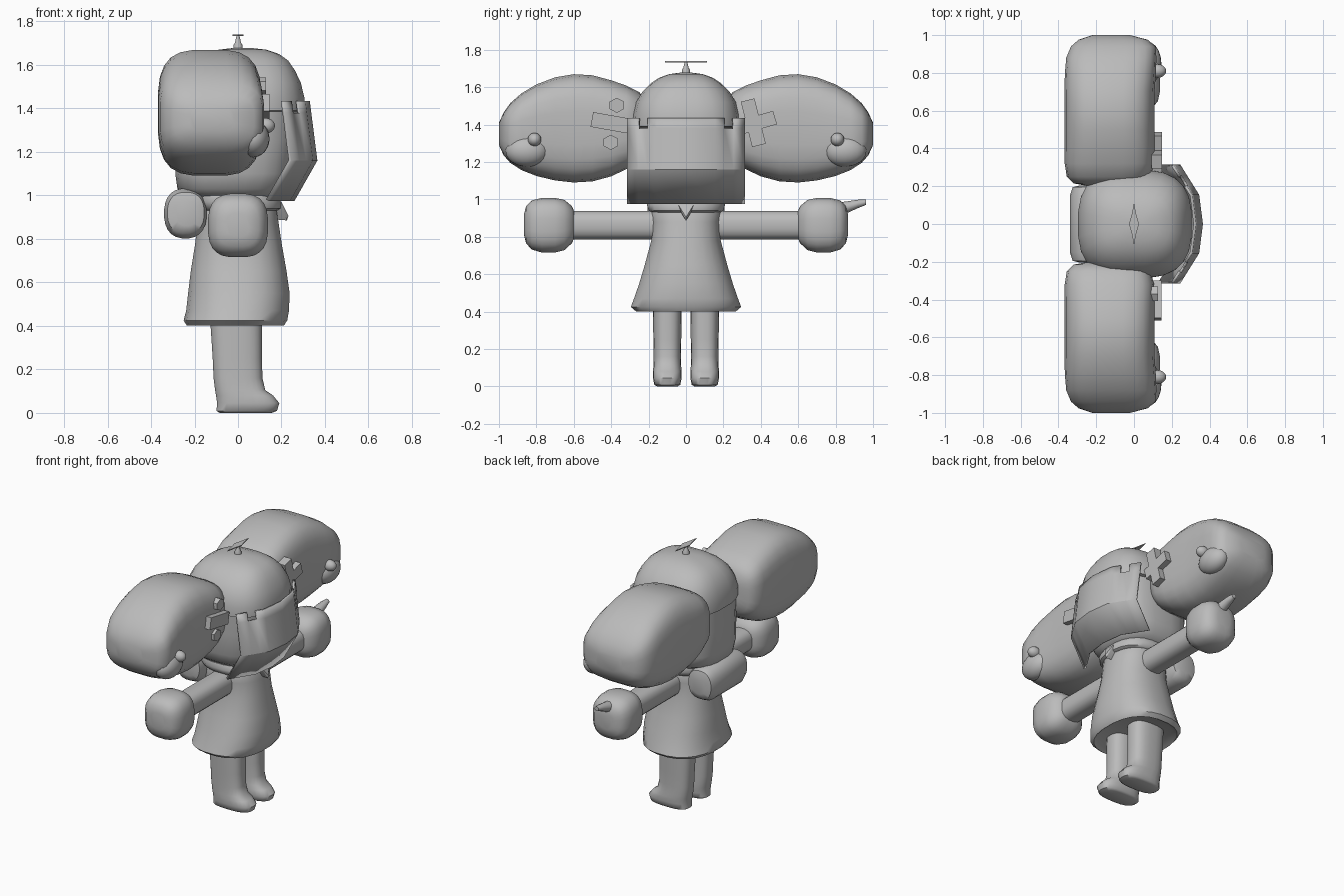
import bpy, bmesh, math
from mathutils import Matrix, Vector

grey = bpy.data.materials.new("plain grey")
grey.diffuse_color = (0.5, 0.5, 0.5, 1)


def finish(name, bm, angle=40):
    bmesh.ops.recalc_face_normals(bm, faces=bm.faces)
    me = bpy.data.meshes.new(name)
    bm.to_mesh(me)
    bm.free()
    me.materials.append(grey)
    me.shade_smooth()
    me.set_sharp_from_angle(angle=math.radians(angle))
    ob = bpy.data.objects.new(name, me)
    bpy.context.collection.objects.link(ob)
    return ob


def loft(name, axis, rings, n=24, power=2.0, angle=50):
    """Rings are (position along axis, centre a, centre b, radius a, radius b)."""
    bm = bmesh.new()
    loops = []
    for t, a, b, ra, rb in rings:
        loop = []
        for i in range(n):
            w = 2 * math.pi * (i + 0.5) / n
            c, s = math.cos(w), math.sin(w)
            u = a + ra * math.copysign(abs(c) ** (2 / power), c)
            v = b + rb * math.copysign(abs(s) ** (2 / power), s)
            loop.append(bm.verts.new({"x": (t, u, v), "y": (u, t, v), "z": (u, v, t)}[axis]))
        loops.append(loop)
    for p, q in zip(loops, loops[1:]):
        for i in range(n):
            j = (i + 1) % n
            bm.faces.new((p[i], p[j], q[j], q[i]))
    bm.faces.new(loops[0])
    bm.faces.new(loops[-1])
    return finish(name, bm, angle)


def box(name, centre, size, turn=0):
    bm = bmesh.new()
    m = (Matrix.Translation(centre) @ Matrix.Rotation(math.radians(turn), 4, "X")
         @ Matrix.Diagonal((*size, 1)))
    bmesh.ops.create_cube(bm, size=1, matrix=m)
    return finish(name, bm, 20)


def ball(name, centre, size):
    bm = bmesh.new()
    m = Matrix.Translation(centre) @ Matrix.Diagonal((*size, 1))
    bmesh.ops.create_uvsphere(bm, u_segments=20, v_segments=12, radius=1, matrix=m)
    return finish(name, bm)


# Head and the cap over it
loft("head", "z", [(0.98, 0, 0, .12, .12), (0.99, -.02, 0, .2, .18), (1.03, -.03, 0, .25, .235),
                   (1.1, -.02, 0, .27, .26), (1.25, -.01, 0, .28, .27), (1.42, 0, 0, .285, .27)], power=2.8)
loft("cap", "z", [(1.385, .005, 0, .285, .27), (1.39, .005, 0, .302, .288), (1.45, .005, 0, .302, .287),
                  (1.52, .005, 0, .285, .268), (1.575, .005, 0, .258, .235), (1.62, .01, 0, .222, .19),
                  (1.65, .015, 0, .175, .145), (1.67, .02, 0, .11, .09), (1.678, .02, 0, .04, .03)], power=2.8)

# Propeller
loft("propeller_stem", "z", [(1.66, 0, 0, .022, .022), (1.69, 0, 0, .022, .022), (1.705, 0, 0, .014, .014),
                             (1.735, 0, 0, .007, .007)], n=10)
bm = bmesh.new()
outline = [(0, -.112), (.012, -.05), (.026, 0), (.012, .05), (0, .112), (-.012, .05), (-.026, 0), (-.012, -.05)]
f = bm.faces.new([bm.verts.new((x, y, 1.733)) for x, y in outline])
up = bmesh.ops.extrude_face_region(bm, geom=[f])["geom"]
bmesh.ops.translate(bm, vec=(0, 0, .006), verts=[v for v in up if isinstance(v, bmesh.types.BMVert)])
finish("propeller_blade", bm, 20)

# Face mask: a curved sheet with two notches in its top edge
bm = bmesh.new()
ys = [-.315, -.255, -.205, -.155, 0, .155, .205, .255, .315]
rows = [(1.435, 0), (1.38, .007), (1.16, .035), (0.975, -.07)]


def mask_x(y):
    y = abs(y)
    return .33 - .02 * y / .155 if y < .155 else .31 - .10 * (y - .155) / .16


grid = [[bm.verts.new((mask_x(y) + dx, y, z)) for y in ys] for z, dx in rows]
for r in range(3):
    for c in range(8):
        if r == 0 and c in (1, 6):
            continue
        bm.faces.new((grid[r][c], grid[r + 1][c], grid[r + 1][c + 1], grid[r][c + 1]))
mask = finish("face_mask", bm, 25)
mod = mask.modifiers.new("thickness", "SOLIDIFY")
mod.thickness = .015
mod.offset = -1

# Big ears with a bulge and nub on the front, mirrored
ear = [(.2, -.14, 1.39, .1, .08), (.215, -.14, 1.39, .18, .14), (.25, -.135, 1.39, .222, .185),
       (.32, -.13, 1.385, .238, .225), (.4, -.13, 1.38, .24, .258), (.5, -.13, 1.38, .24, .285),
       (.6, -.13, 1.38, .24, .291), (.7, -.13, 1.377, .24, .277), (.8, -.125, 1.37, .242, .246),
       (.88, -.12, 1.362, .24, .206), (.94, -.11, 1.355, .225, .16), (.975, -.11, 1.35, .185, .115),
       (1.0, -.12, 1.35, .1, .06)]
for s, side in ((-1, "right"), (1, "left")):
    loft(side + "_ear", "y", [(s * r[0], *r[1:]) for r in ear], power=3.4)
    ball(side + "_ear_bulge", (.07, s * .85, 1.26), (.075, .115, .085))
    ball(side + "_ear_nub", (.125, s * .81, 1.32), (.045, .036, .036))

# Cross patch, and single bar with two hexagon studs
box("cross_patch_bar_a", (.12, .38, 1.41), (.055, .2, .075), 16)
box("cross_patch_bar_b", (.12, .36, 1.41), (.055, .075, .25), 14)
box("bar_patch", (.118, -.405, 1.41), (.055, .2, .08), -10)
for y, z in ((-.37, 1.503), (-.402, 1.305)):
    loft("hexagon_stud", "x", [(.07, y, z, .044, .04), (.128, y, z, .044, .04)], n=6, angle=20)

# Dress
loft("dress", "z", [(.42, 0, 0, .2, .24), (.402, -.012, 0, .225, .27), (.425, -.012, 0, .24, .297),
                    (.47, -.002, 0, .238, .28), (.55, .004, 0, .235, .252), (.65, .003, 0, .222, .222),
                    (.78, .002, 0, .2, .187), (.88, 0, 0, .187, .185), (.95, 0, 0, .175, .19),
                    (.99, 0, 0, .15, .16)], power=2.4)
loft("collar", "z", [(.93, 0, 0, .18, .18), (.94, 0, 0, .196, .2), (.97, -.01, 0, .21, .21),
                     (1.0, -.02, 0, .2, .2)], power=2.5)

# Small pointed tie under the chin
bm = bmesh.new()
pts = [bm.verts.new(p) for p in ((.15, -.05, .97), (.15, .05, .97), (.2, .04, .97), (.2, -.04, .97),
                                 (.232, 0, .905), (.225, 0, .885), (.16, 0, .89))]
bmesh.ops.convex_hull(bm, input=pts)
finish("neck_tie", bm, 20)

# Hood hanging at the back
loft("hood", "y", [(-.205, -.235, .92, .05, .06), (-.195, -.24, .92, .085, .095), (-.15, -.242, .917, .098, .115),
                   (.15, -.242, .917, .098, .115), (.195, -.24, .92, .085, .095), (.205, -.235, .92, .05, .06)],
     power=2.4)

# Arms, hands and legs, mirrored
hand = [(.595, 0, .865, .06, .065), (.61, 0, .865, .095, .1), (.65, 0, .863, .127, .135), (.7, 0, .862, .138, .147),
        (.77, 0, .862, .138, .147), (.825, 0, .863, .125, .132), (.855, 0, .865, .095, .1), (.866, 0, .865, .05, .055)]
leg = [(.003, .035, .1, .12, .055), (.012, .04, .1, .14, .07), (.045, .047, .1, .144, .077),
       (.08, .03, .1, .132, .077), (.105, .01, .1, .116, .075), (.16, 0, .1, .113, .073),
       (.25, -.003, .1, .114, .075), (.45, -.01, .1, .12, .078)]
for s, side in ((-1, "right"), (1, "left")):
    loft(side + "_arm", "y", [(s * .12, 0, .862, .078, .078), (s * .64, 0, .862, .078, .078)], n=16, power=2.6)
    loft(side + "_hand", "y", [(s * r[0], *r[1:]) for r in hand], power=2.9)
    loft(side + "_leg", "z", [(z, cx, s * cy, rx, ry) for z, cx, cy, rx, ry in leg], power=2.7)

# Pointing finger on one hand
loft("finger", "y", [(.8, 0, .94, .05, .045), (.85, 0, .955, .036, .034), (.92, 0, .976, .026, .023),
                     (.962, 0, .985, .016, .015)], n=12)

# Ground the feet exactly on z = 0
for ob in bpy.context.collection.objects:
    if ob.name.endswith("_leg"):
        low = min(v.co.z for v in ob.data.vertices)
        for v in ob.data.vertices:
            if v.co.z < .02:
                v.co.z -= low
